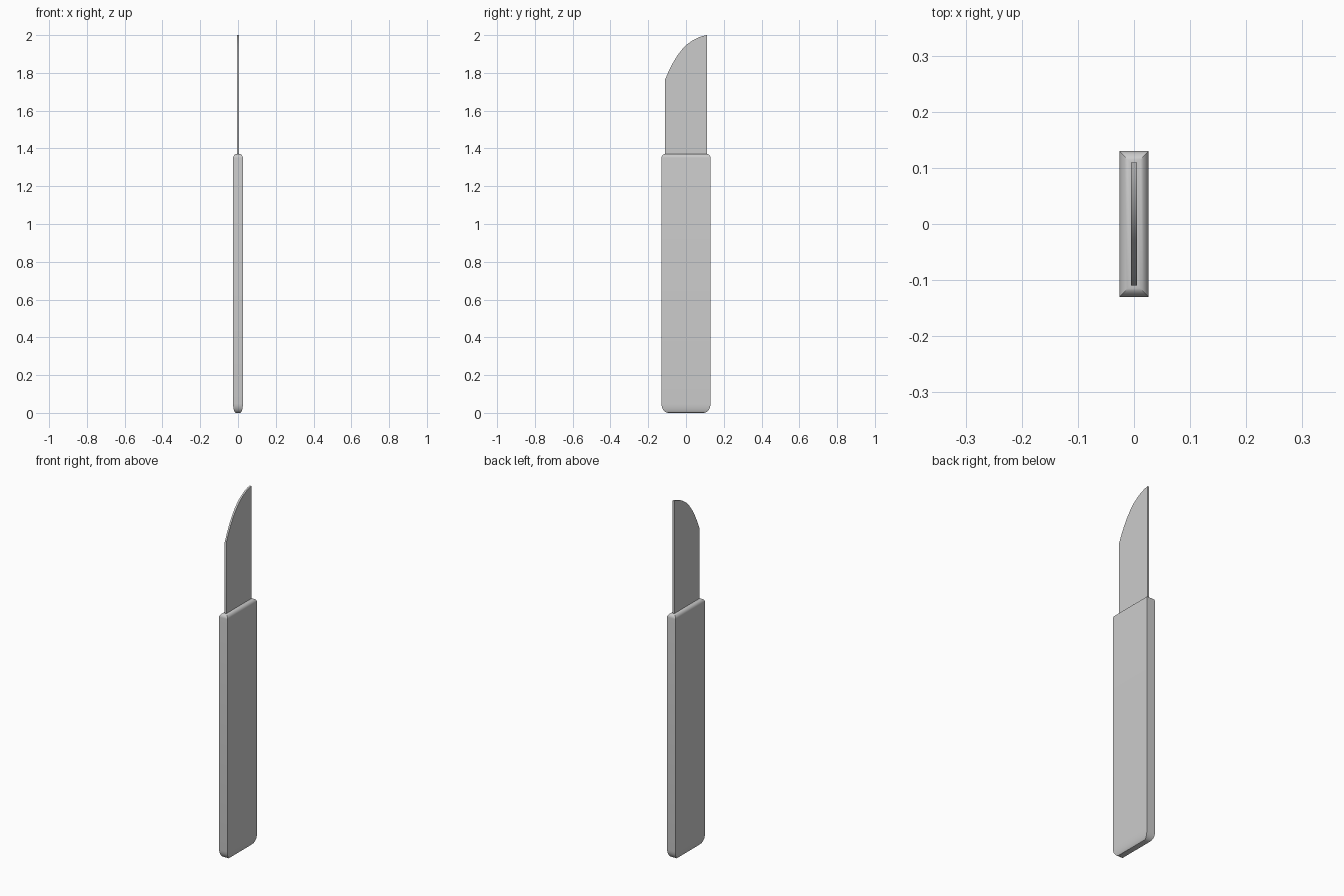
import bpy, bmesh, math

if "Cube" in bpy.data.objects:
    bpy.data.objects.remove(bpy.data.objects["Cube"])


def finish(bm, name):
    bmesh.ops.recalc_face_normals(bm, faces=bm.faces)
    me = bpy.data.meshes.new(name)
    bm.to_mesh(me)
    bm.free()
    ob = bpy.data.objects.new(name, me)
    bpy.context.collection.objects.link(ob)
    bpy.context.view_layer.objects.active = ob
    ob.select_set(True)
    bpy.ops.object.shade_smooth_by_angle(angle=math.radians(30))
    ob.select_set(False)
    return ob


# Handle: rectangular rings (half x, half y, z) with rounded-off ends
rings = []
STEPS = 6
for i in range(STEPS + 1):
    a = math.pi / 2 * i / STEPS
    rings.append((0.012 + 0.014 * math.sin(a), 0.095 + 0.035 * math.sin(a),
                  0.05 * (1 - math.cos(a))))
for i in range(STEPS + 1):
    a = math.pi / 2 * i / STEPS
    rings.append((0.007 + 0.019 * math.cos(a), 0.11 + 0.02 * math.cos(a),
                  1.35 + 0.02 * math.sin(a)))

bm = bmesh.new()
loops = [[bm.verts.new((sx * hx, sy * hy, z))
          for sx, sy in ((-1, -1), (1, -1), (1, 1), (-1, 1))]
         for hx, hy, z in rings]
for lo, hi in zip(loops, loops[1:]):
    for k in range(4):
        n = (k + 1) % 4
        bm.faces.new((lo[k], lo[n], hi[n], hi[k]))
bm.faces.new(loops[0])
bm.faces.new(loops[-1])
finish(bm, "handle")

# Blade: flat side profile with a curved cutting edge, extruded to thickness
T = 0.005
profile = [(0.11, 1.36), (0.11, 2.0), (0.087, 1.995), (0.06, 1.985),
           (0.032, 1.97), (0.004, 1.95), (-0.022, 1.923), (-0.047, 1.89),
           (-0.07, 1.852), (-0.09, 1.813), (-0.11, 1.767), (-0.11, 1.36)]
bm = bmesh.new()
face = bm.faces.new([bm.verts.new((-T, y, z)) for y, z in profile])
ext = bmesh.ops.extrude_face_region(bm, geom=[face])
bmesh.ops.translate(bm, vec=(2 * T, 0, 0),
                    verts=[v for v in ext["geom"] if isinstance(v, bmesh.types.BMVert)])
finish(bm, "blade")
